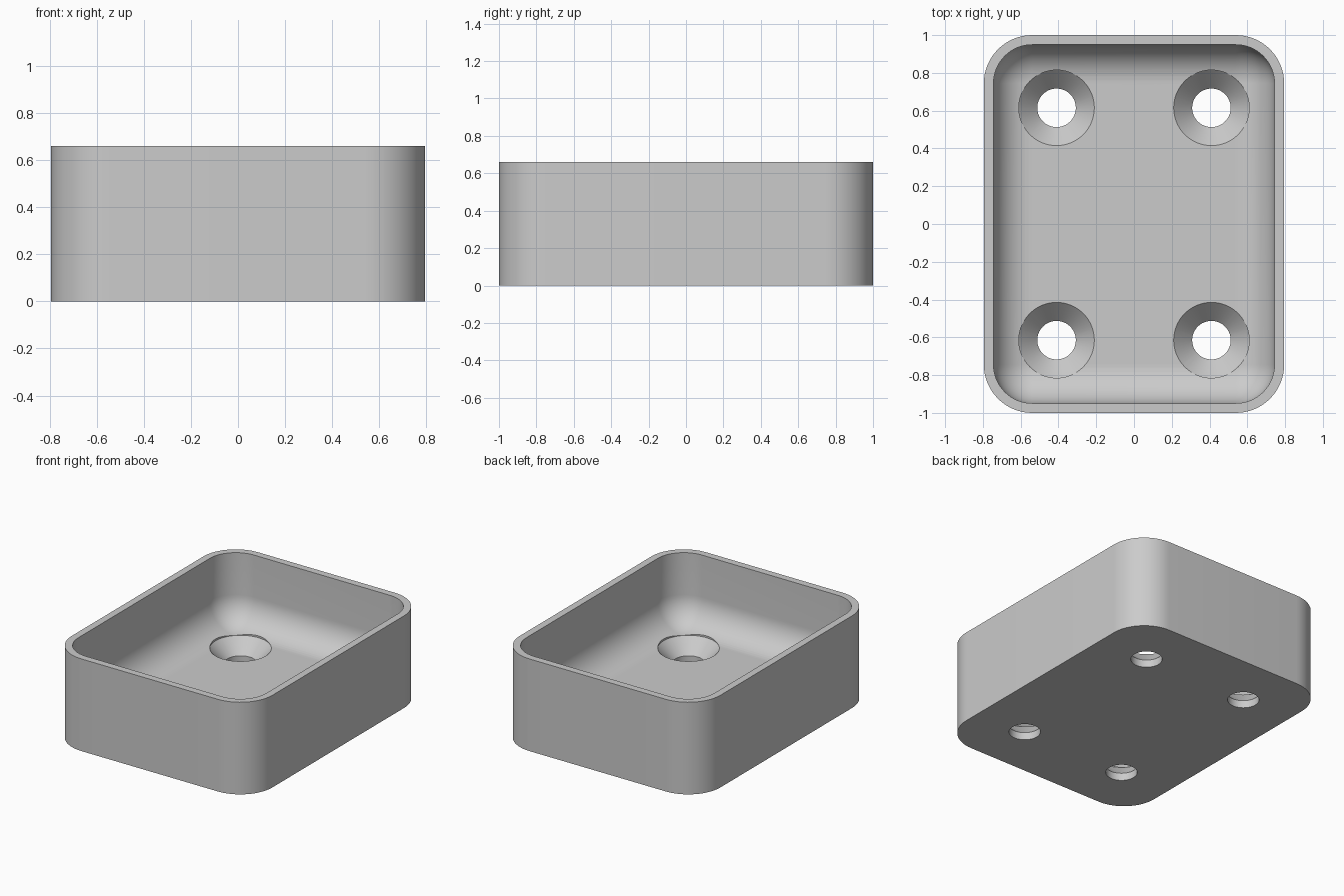
import bpy, bmesh, math

if "Cube" in bpy.data.objects:
    bpy.data.objects.remove(bpy.data.objects["Cube"], do_unlink=True)

HALF_X, HALF_Y, HEIGHT = 0.795, 1.0, 0.66
WALL, FLOOR, CORNER = 0.051, 0.154, 0.256
FILLET = CORNER - WALL
HOLE_X, HOLE_Y, HOLE_R, SINK_R, LIP = 0.41, 0.615, 0.102, 0.2, 0.053
SEGS = 16

grey = bpy.data.materials.new("plain grey")
grey.use_nodes = True
grey.diffuse_color = (0.6, 0.6, 0.6, 1)
grey.node_tree.nodes["Principled BSDF"].inputs["Base Color"].default_value = (0.6, 0.6, 0.6, 1)


def make_object(name, bm):
    bmesh.ops.recalc_face_normals(bm, faces=bm.faces)
    mesh = bpy.data.meshes.new(name)
    bm.to_mesh(mesh)
    bm.free()
    mesh.materials.append(grey)
    obj = bpy.data.objects.new(name, mesh)
    bpy.context.collection.objects.link(obj)
    return obj


def rounded_loop(bm, inset, z):
    """Ring of vertices around a rounded rectangle, moved inwards by inset."""
    r = max(CORNER - inset, 0)
    cx, cy = HALF_X - CORNER, HALF_Y - CORNER
    ring = []
    for i, (sx, sy) in enumerate([(1, 1), (-1, 1), (-1, -1), (1, -1)]):
        for k in range(SEGS + 1):
            a = (i + k / SEGS) * math.pi / 2
            ring.append(bm.verts.new((sx * cx + r * math.cos(a), sy * cy + r * math.sin(a), z)))
    return ring


def skin(bm, rings):
    """Closed solid through a list of rings."""
    for low, high in zip(rings, rings[1:]):
        n = len(low)
        for i in range(n):
            j = (i + 1) % n
            bm.faces.new((low[i], low[j], high[j], high[i]))
    bm.faces.new(rings[0])
    bm.faces.new(rings[-1])


# Tray: outer wall, rim, inner wall and a rounded transition into the floor
bm = bmesh.new()
profile = [(0, 0), (0, HEIGHT), (WALL, HEIGHT)]
for k in range(SEGS + 1):
    a = k / SEGS * math.pi / 2
    profile.append((WALL + FILLET * (1 - math.cos(a)), FLOOR + FILLET * (1 - math.sin(a))))
skin(bm, [rounded_loop(bm, inset, z) for inset, z in profile])
bmesh.ops.remove_doubles(bm, verts=bm.verts, dist=1e-5)
tray = make_object("tray", bm)

# Countersunk screw holes in the four corners of the floor
bm = bmesh.new()
hole_profile = [(HOLE_R, -0.1), (HOLE_R, LIP), (SINK_R, FLOOR), (SINK_R, HEIGHT - 0.1)]
for sx in (-1, 1):
    for sy in (-1, 1):
        rings = []
        for r, z in hole_profile:
            angles = [math.tau * k / 64 for k in range(64)]
            rings.append([bm.verts.new((sx * HOLE_X + r * math.cos(a),
                                        sy * HOLE_Y + r * math.sin(a), z)) for a in angles])
        skin(bm, rings)
cutter = make_object("screw_hole_cutter", bm)
cutter.hide_render = True

cut = tray.modifiers.new("screw holes", 'BOOLEAN')
cut.operation = 'DIFFERENCE'
cut.solver = 'EXACT'
cut.object = cutter

bpy.ops.object.select_all(action='DESELECT')
tray.select_set(True)
bpy.context.view_layer.objects.active = tray
bpy.ops.object.modifier_apply(modifier=cut.name)
bpy.data.objects.remove(cutter, do_unlink=True)
bpy.ops.object.shade_smooth_by_angle(angle=math.radians(30))
